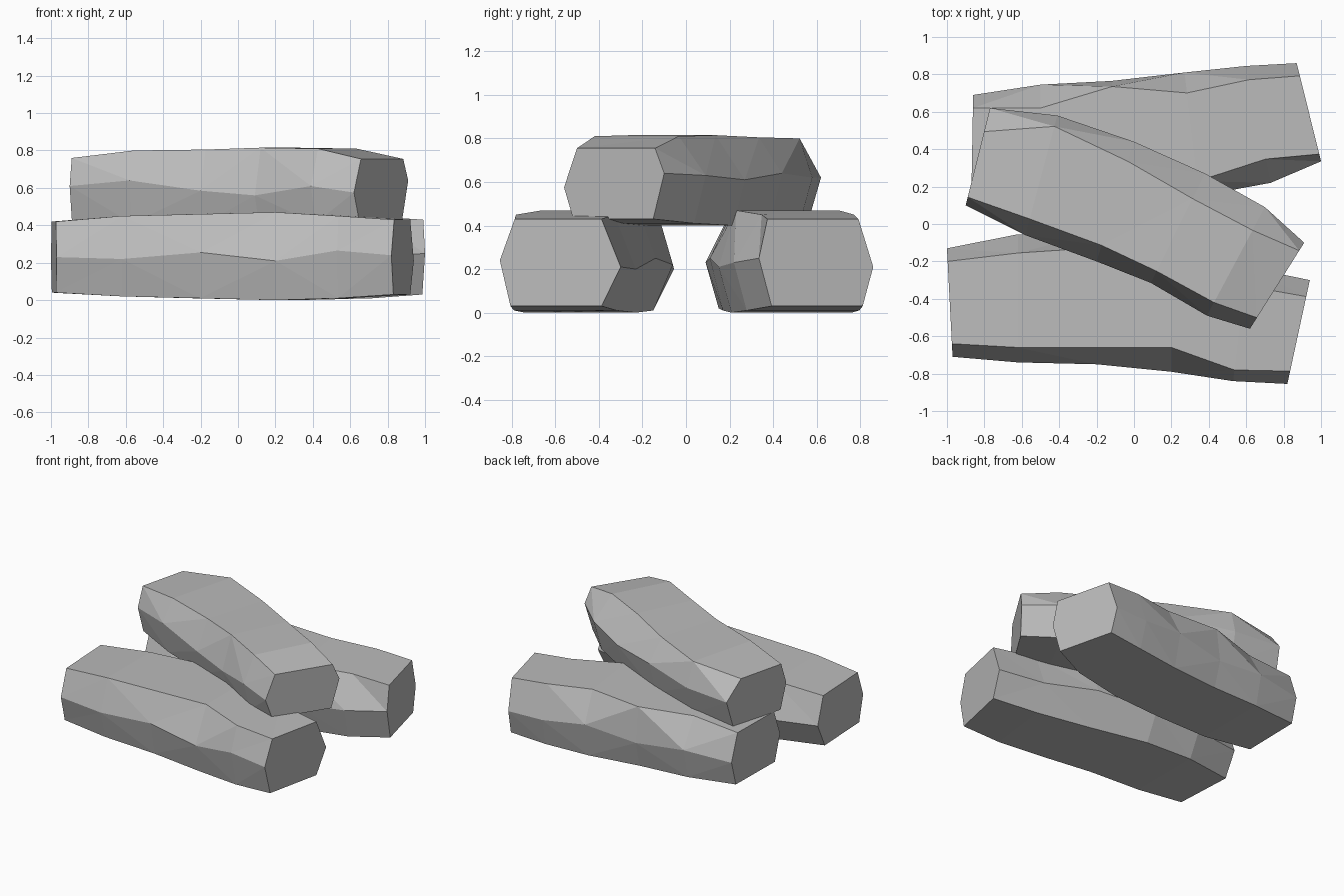
import bpy, bmesh

if "Cube" in bpy.data.objects:
    bpy.data.objects.remove(bpy.data.objects["Cube"])

wood = bpy.data.materials.new("grey wood")
wood.diffuse_color = (0.5, 0.5, 0.5, 1)
wood.use_nodes = True
wood.node_tree.nodes["Principled BSDF"].inputs["Base Color"].default_value = wood.diffuse_color

TOP = [0.42, 0.45, 0.46, 0.47, 0.45, 0.43]       # height of the flat top along a log
BOTTOM = [0.04, 0.02, 0.01, 0.0, 0.01, 0.03]


def toward(a, b, d):
    """Point d units from a in the direction of b."""
    length = ((b[0] - a[0]) ** 2 + (b[1] - a[1]) ** 2) ** 0.5
    return [a[i] + (b[i] - a[i]) * d / length for i in (0, 1)]


def log(name, front, back, front_in, back_in, front_z, back_z, low_in, top=TOP, bottom=BOTTOM):
    """Six-sided log: side ridges in plan, insets of the top edges, ridge heights."""
    bm = bmesh.new()
    rings = []
    for i, (f, b) in enumerate(zip(front, back)):
        pts = [(*f, front_z[i]), (*toward(f, b, front_in[i]), top[i]),
               (*toward(b, f, back_in[i]), top[i]), (*b, back_z[i]),
               (*toward(b, f, low_in[1]), bottom[i]), (*toward(f, b, low_in[0]), bottom[i])]
        rings.append([bm.verts.new(p) for p in pts])
    sides = [bm.faces.new((r[k], r[(k + 1) % 6], s[(k + 1) % 6], s[k]))
             for r, s in zip(rings, rings[1:]) for k in range(6)]
    bm.faces.new(rings[0])
    bm.faces.new(rings[-1])
    bmesh.ops.triangulate(bm, faces=sides)       # chiselled facets
    bmesh.ops.recalc_face_normals(bm, faces=bm.faces)
    mesh = bpy.data.meshes.new(name)
    bm.to_mesh(mesh)
    bm.free()
    mesh.materials.append(wood)
    bpy.context.collection.objects.link(bpy.data.objects.new(name, mesh))


# Lower log at the front
log("front_log",
    [(-.97, -.71), (-.62, -.74), (-.2, -.75), (.2, -.79), (.53, -.84), (.82, -.855)],
    [(-1, -.13), (-.62, -.055), (-.25, -.06), (.2, -.14), (.6, -.23), (.94, -.30)],
    [.07, .08, .09, .13, .06, .07], [.07, .10, .07, .08, .10, .09],
    [.23, .22, .255, .21, .265, .24], [.22, .2, .22, .25, .2, .21], (.05, .09))

# Lower log at the back
log("back_log",
    [(-.87, .13), (-.5, .09), (-.05, .11), (.35, .15), (.73, .22), (1, .335)],
    [(-.86, .69), (-.5, .745), (-.12, .765), (.27, .81), (.6, .845), (.87, .86)],
    [.07, .11, .10, .08, .13, .04], [.07, .125, .03, .11, .075, .07],
    [.23, .23, .25, .21, .23, .25], [.22, .24, .2, .25, .21, .21], (.06, .05))

# Log lying across the other two
log("top_log",
    [(-.9, .10), (-.58, -.06), (-.2, -.2), (.09, -.315), (.39, -.49), (.62, -.56)],
    [(-.77, .62), (-.41, .58), (0, .44), (.38, .27), (.7, .09), (.91, -.10)],
    [.045, .09, .09, .07, .08, .07], [.13, .06, .11, .15, .14, .05],
    [.61, .64, .585, .56, .61, .575], [.62, .62, .64, .61, .63, .64], (.05, .06),
    [.76, .80, .805, .815, .81, .755], [.42, .41, .405, .40, .41, .43])
